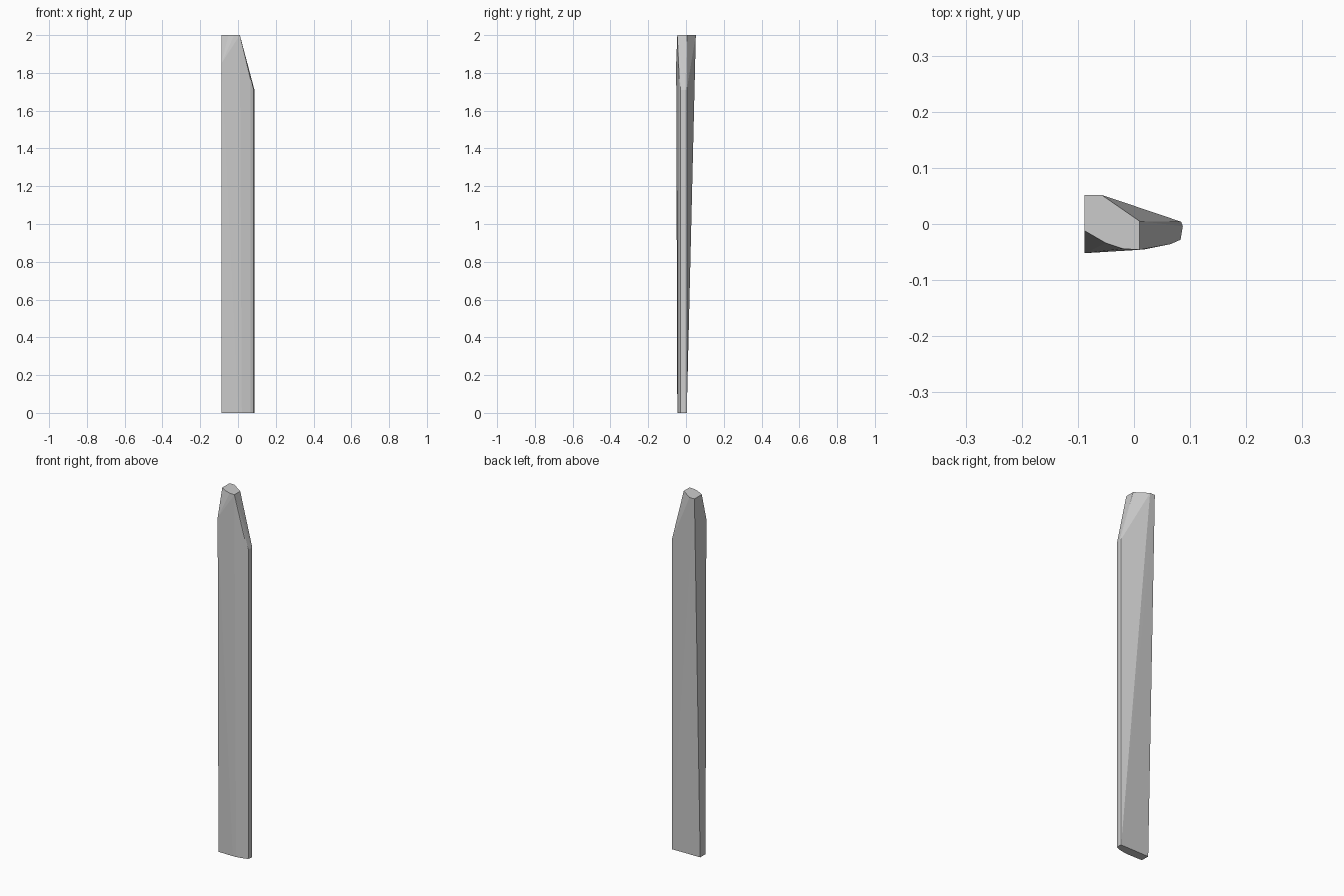
import bpy, bmesh

if "Cube" in bpy.data.objects:
    bpy.data.objects.remove(bpy.data.objects["Cube"])

# Outline of the plank at the foot: flat back, gently rounded front
foot = [(-0.088, 0.002), (0.084, 0.004), (0.087, -0.004), (0.083, -0.028),
        (0.065, -0.036), (0.02, -0.045), (0.0, -0.046), (-0.088, -0.045)]

# Right edge where the slanted tip begins
shoulder = [(0.084, 0.004), (0.087, -0.004), (0.083, -0.028)]

# Small tip face, leaning backwards
tip = [(-0.088, 0.052), (-0.058, 0.052), (0.01, 0.005), (0.01, -0.046),
       (-0.02, -0.044), (-0.05, -0.034), (-0.088, -0.012)]

# Front left corner below the chamfered tip
corner = [(-0.088, -0.052)]
front_curve = [(0.065, -0.036)]


def add_ring(bm, points, z):
    for x, y in points:
        bm.verts.new((x, y, z))


bm = bmesh.new()
add_ring(bm, foot, 0.0)
add_ring(bm, shoulder, 1.71)
add_ring(bm, front_curve, 1.77)
add_ring(bm, corner, 1.85)
add_ring(bm, tip, 2.0)

# Wrap the outlines in one faceted skin
hull = bmesh.ops.convex_hull(bm, input=bm.verts[:])
loose = {g for g in hull["geom_interior"] + hull["geom_unused"]
         if isinstance(g, bmesh.types.BMVert)}
bmesh.ops.delete(bm, geom=list(loose), context='VERTS')
bmesh.ops.recalc_face_normals(bm, faces=bm.faces[:])

mesh = bpy.data.meshes.new("wooden_plank")
bm.to_mesh(mesh)
bm.free()
plank = bpy.data.objects.new("wooden_plank", mesh)
bpy.context.collection.objects.link(plank)
